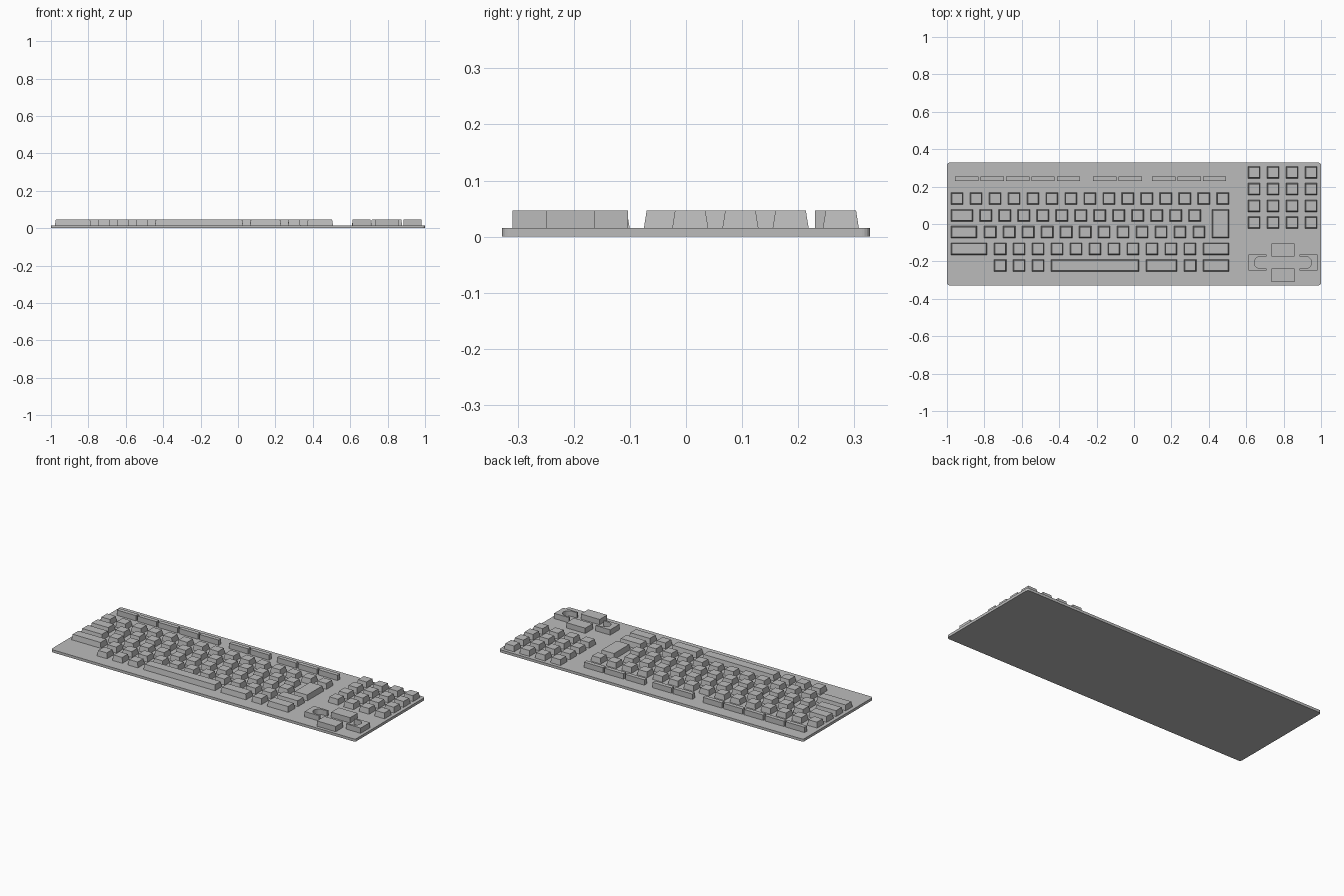
import bpy, bmesh, math

BASE_TOP = 0.0155
KEY_TOP = 0.047
KEY = 0.066          # square key size
PITCH_X = 0.1015
PITCH_Y = 0.0895
TAPER = 0.005

cube = bpy.data.objects.get("Cube")
if cube:
    bpy.data.objects.remove(cube, do_unlink=True)

grey = bpy.data.materials.new("plain_grey")
grey.use_nodes = True
COLOUR = (0.5, 0.5, 0.5, 1)
grey.diffuse_color = COLOUR
for node in grey.node_tree.nodes:
    if node.type == 'BSDF_PRINCIPLED':
        node.inputs["Base Color"].default_value = COLOUR


def prism(bm, bottom, top, z0, z1):
    """Solid between two outlines with the same number of points."""
    low = [bm.verts.new((x, y, z0)) for x, y in bottom]
    high = [bm.verts.new((x, y, z1)) for x, y in top]
    bm.faces.new(low[::-1])
    bm.faces.new(high)
    n = len(low)
    for i in range(n):
        j = (i + 1) % n
        bm.faces.new((low[i], low[j], high[j], high[i]))


def rect(x0, x1, y0, y1, inset=0.0):
    x0, x1, y0, y1 = x0 + inset, x1 - inset, y0 + inset, y1 - inset
    return [(x0, y0), (x1, y0), (x1, y1), (x0, y1)]


def key(bm, x0, x1, y0, y1, taper=TAPER):
    prism(bm, rect(x0, x1, y0, y1), rect(x0, x1, y0, y1, taper), BASE_TOP, KEY_TOP)


def finish(name, bm):
    bmesh.ops.recalc_face_normals(bm, faces=bm.faces)
    mesh = bpy.data.meshes.new(name)
    bm.to_mesh(mesh)
    bm.free()
    mesh.materials.append(grey)
    obj = bpy.data.objects.new(name, mesh)
    bpy.context.collection.objects.link(obj)
    return obj


# Base plate with rounded corners
bm = bmesh.new()
outline = rect(-1, 1, -0.328, 0.328)
prism(bm, outline, outline, 0, BASE_TOP)
corners = [e for e in bm.edges if abs(e.verts[0].co.z - e.verts[1].co.z) > 0.01]
bmesh.ops.bevel(bm, geom=corners, offset=0.014, segments=5, profile=0.5, affect='EDGES')
finish("base_plate", bm)

# Main rows: first square key, how many, and the wide keys beside them
LEFT, RIGHT = -0.979, 0.508
rows = {
    "number_row": (LEFT, 15, []),
    "upper_letter_row": (-0.825, 12, [(LEFT, -0.861)]),
    "home_row": (-0.802, 12, [(LEFT, -0.84)]),
    "lower_letter_row": (-0.749, 11, [(LEFT, -0.786), (0.369, RIGHT)]),
    "space_row": (-0.749, 3, [(-0.444, 0.027), (0.064, 0.23),
                              (0.267, 0.333), (0.369, RIGHT)]),
}
for i, (name, (start, count, wide)) in enumerate(rows.items()):
    bm = bmesh.new()
    y0 = 0.104 - i * PITCH_Y
    spans = wide + [(start + k * PITCH_X, start + k * PITCH_X + KEY) for k in range(count)]
    for x0, x1 in spans:
        key(bm, x0, x1, y0, y0 + 0.064)
    finish(name, bm)

# Tall key spanning two rows
bm = bmesh.new()
key(bm, 0.417, RIGHT, -0.075, 0.0785)
finish("tall_key", bm)

# Thin straight-sided function keys in three groups
bm = bmesh.new()
for start, count in ((-0.957, 5), (-0.219, 2), (0.096, 3)):
    for k in range(count):
        x0 = start + k * 0.136
        key(bm, x0, x0 + 0.125, 0.23, 0.254, 0)
finish("function_keys", bm)

# Number pad
bm = bmesh.new()
for col in range(4):
    for row in range(4):
        x0, y1 = 0.609 + col * PITCH_X, 0.308 - row * PITCH_Y
        key(bm, x0, x0 + KEY, y1 - 0.064, y1)
finish("number_pad", bm)

# Direction pad: four straight keys around a rounded slot
CX, CY, R = 0.796, -0.206, 0.032
for name, y0, y1 in (("up_key", CY + R, -0.103), ("down_key", -0.309, CY - R)):
    bm = bmesh.new()
    key(bm, CX - 0.062, CX + 0.062, y0, y1, 0)
    finish(name, bm)
for name, side in (("left_arrow_key", -1), ("right_arrow_key", 1)):
    arc = [(0.121 + R * math.cos(a), R * math.sin(a))
           for a in (math.pi * (k / 12 - 0.5) for k in range(13))]
    local = [(0.088, -R), (0.088, -0.043), (0.184, -0.043),
             (0.184, 0.043), (0.088, R + 0.011), (0.088, R)] + arc[::-1]
    shape = [(CX + side * x, CY + y) for x, y in local]
    bm = bmesh.new()
    prism(bm, shape, shape, BASE_TOP, KEY_TOP)
    finish(name, bm)
